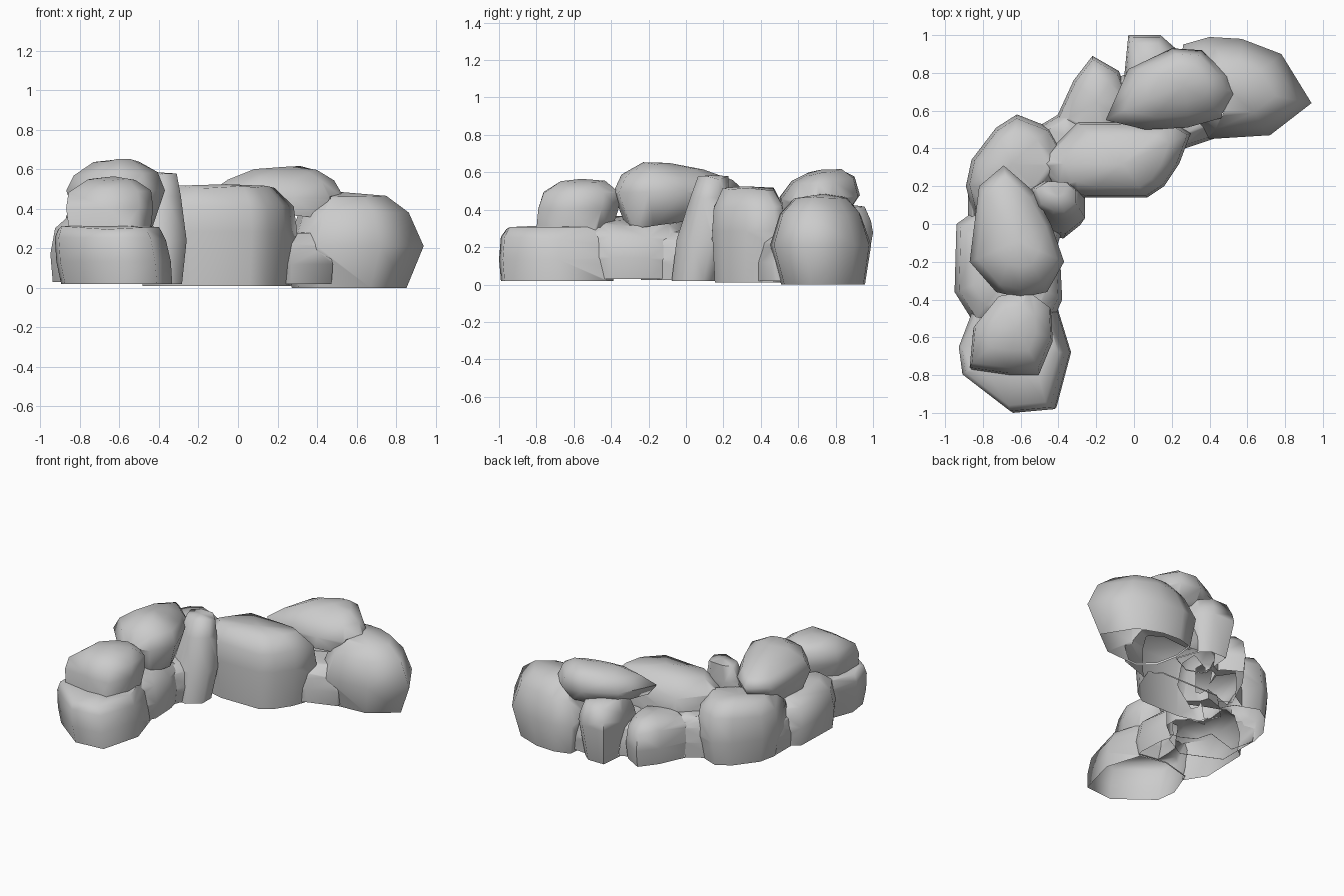
import bpy
import bmesh
import math
import random
from mathutils import Vector
from mathutils.bvhtree import BVHTree

random.seed(4)

default_cube = bpy.data.objects.get("Cube")
if default_cube:
    bpy.data.objects.remove(default_cube, do_unlink=True)

# Single stone colour
stone = bpy.data.materials.new("stone_grey")
stone.use_nodes = True
stone_colour = (0.6, 0.6, 0.6, 1)
stone.diffuse_color = stone_colour
stone.node_tree.nodes["Principled BSDF"].inputs["Base Color"].default_value = stone_colour

stones = []


def boulder(name, outline, bottom, top, foot=.92, belly=.4, shoulder=.92,
            crown=.6, lean=(0, 0), tilt=(0, 0), keel=(0, 0)):
    """Loft a faceted stone from its plan outline.

    foot, shoulder and crown scale the outline at each level; lean shifts
    the upper part sideways; tilt slopes the top and keel slopes the base.
    """
    plan = [Vector(point) for point in outline]
    centre = sum(plan, Vector((0, 0))) / len(plan)
    lean, tilt, keel = Vector(lean), Vector(tilt), Vector(keel)
    levels = [(0, foot), (belly, 1), (.8, shoulder), (1, crown)]

    mesh = bmesh.new()
    rings = []
    for height, scale in levels:
        rough = .01 if height > belly else 0
        ring = []
        for point in plan:
            offset = (point - centre) * scale
            place = centre + offset + lean * (height - belly)
            slope = tilt.dot(offset) * height + keel.dot(offset) * (1 - height)
            z = bottom + (top - bottom) * height + slope
            z += random.uniform(-rough, rough)
            ring.append(mesh.verts.new((place.x, place.y, z)))
        rings.append(ring)

    # Side facets between neighbouring rings
    count = len(plan)
    for lower, upper in zip(rings, rings[1:]):
        for i in range(count):
            j = (i + 1) % count
            mesh.faces.new((lower[i], lower[j], upper[j], upper[i]))

    # Base and a slightly raised crown
    mesh.faces.new(rings[0])
    peak = centre + lean * (1 - belly)
    peak_vert = mesh.verts.new((peak.x, peak.y, top + .015))
    for i in range(count):
        mesh.faces.new((rings[-1][i], rings[-1][(i + 1) % count], peak_vert))
    bmesh.ops.recalc_face_normals(mesh, faces=mesh.faces)
    bmesh.ops.triangulate(mesh, faces=mesh.faces)

    data = bpy.data.meshes.new(name)
    mesh.to_mesh(data)
    mesh.free()
    data.materials.append(stone)
    stone_object = bpy.data.objects.new(name, data)
    bpy.context.collection.objects.link(stone_object)
    stones.append(stone_object)


def surface_tree(stone_object):
    data = stone_object.data
    return BVHTree.FromPolygons([v.co for v in data.vertices],
                                [p.vertices for p in data.polygons])


def visible_shell(stone_object, trees):
    """Cut away what is buried in other stones and open the ground side."""
    others = [other for other in stones if other is not stone_object]
    for other in others:
        cut = stone_object.modifiers.new("trim", "BOOLEAN")
        cut.operation = "DIFFERENCE"
        cut.solver = "EXACT"
        cut.object = other
    graph = bpy.context.evaluated_depsgraph_get()
    data = bpy.data.meshes.new_from_object(stone_object.evaluated_get(graph))
    stone_object.modifiers.clear()

    mesh = bmesh.new()
    mesh.from_mesh(data)
    bmesh.ops.triangulate(mesh, faces=mesh.faces)
    unwanted = []
    for face in mesh.faces:
        middle = face.calc_center_median()
        on_ground = middle.z < .06 and face.normal.z < -.9
        on_cut = any(trees[other].find_nearest(middle, .001)[0] is not None
                     for other in others)
        if on_ground or on_cut:
            unwanted.append(face)
    bmesh.ops.delete(mesh, geom=unwanted, context="FACES")
    mesh.to_mesh(data)
    mesh.free()
    return data


# Front end of the curved wall: a broad base stone with a smaller cap
boulder("front_base_stone",
        [(-.9, -.8), (-.64, -1), (-.42, -.98), (-.34, -.68),
         (-.42, -.42), (-.62, -.38), (-.84, -.44), (-.92, -.65)],
        bottom=.02, top=.305, foot=.97, shoulder=.97, crown=.88, lean=(-.04, 0))
boulder("front_cap_stone",
        [(-.87, -.76), (-.66, -.79), (-.5, -.79), (-.43, -.62), (-.44, -.45),
         (-.56, -.36), (-.72, -.39), (-.85, -.55)],
        bottom=.26, top=.55, belly=.5, shoulder=.95, crown=.55, lean=(0, .06))

# Side run: base stone with a long slab bridging over it
boulder("side_base_stone",
        [(-.95, -.36), (-.85, -.52), (-.45, -.56), (-.38, -.4),
         (-.39, -.2), (-.44, -.02), (-.8, .1), (-.94, 0)],
        bottom=.03, top=.34, foot=.96, crown=.68, tilt=(-.13, -.06))
boulder("side_top_slab",
        [(-.87, -.2), (-.73, -.36), (-.6, -.39), (-.46, -.36), (-.37, -.2),
         (-.44, 0), (-.54, .18), (-.69, .31), (-.82, .2)],
        bottom=.325, top=.635, foot=.75, belly=.55, shoulder=.85, crown=.46,
        tilt=(0, -.08), keel=(0, .14))

# Corner: upright pillar inside, rounded stone outside
boulder("inner_pillar_stone",
        [(-.6, .16), (-.56, .02), (-.45, -.04), (-.36, -.05),
         (-.26, .03), (-.26, .14), (-.34, .21), (-.5, .22)],
        bottom=.02, top=.57, foot=.9, shoulder=.76, crown=.6, lean=(.02, .1))
boulder("outer_corner_stone",
        [(-.89, .2), (-.86, .34), (-.73, .51), (-.62, .58),
         (-.44, .51), (-.32, .3), (-.5, .1), (-.84, 0)],
        bottom=.02, top=.44, foot=.9, shoulder=.92, crown=.66)

# Middle of the wall: large inner block and two stones behind it
boulder("middle_block",
        [(-.52, .32), (-.3, .54), (.2, .54), (.3, .48), (.24, .32),
         (.16, .2), (.07, .14), (-.26, .14), (-.42, .18)],
        bottom=.01, top=.51, foot=.92, belly=.55, shoulder=.95, crown=.68)
boulder("rear_stone",
        [(-.44, .5), (-.32, .76), (-.22, .89), (-.08, .81),
         (-.02, .65), (0, .5), (-.3, .42)],
        bottom=.02, top=.315, foot=.93)
boulder("rear_wedge_stone",
        [(-.05, .8), (-.03, 1), (.14, 1), (.22, .93),
         (.3, .7), (.1, .6), (-.05, .65)],
        bottom=.01, top=.42, foot=.74, belly=.65, shoulder=.94, crown=.76)

# Far end: large end stone with a slab resting across
boulder("end_top_slab",
        [(-.15, .55), (-.03, .82), (.2, .93), (.36, .92), (.5, .78),
         (.54, .68), (.46, .56), (.28, .51), (.06, .5)],
        bottom=.37, top=.6, foot=.8, belly=.42, shoulder=.78, crown=.46,
        lean=(.03, .06), tilt=(0, .1), keel=(-.08, 0))
boulder("end_stone",
        [(.24, .75), (.26, .95), (.4, .99), (.57, .98), (.78, .9),
         (.94, .64), (.72, .47), (.4, .45), (.28, .56)],
        bottom=0, top=.47, foot=.83, belly=.45, shoulder=.8, crown=.52,
        lean=(.03, -.02))

# Low packing stones that close the gaps along the ground
boulder("inner_corner_packing",
        [(-.88, -.12), (-.6, -.25), (-.42, -.15), (-.33, .1),
         (-.55, .3), (-.88, .2)],
        bottom=.025, top=.28, foot=.96, crown=.7)
boulder("rear_packing",
        [(-.62, .45), (-.4, .2), (0, .45), (-.12, .7), (-.4, .58)],
        bottom=.025, top=.3, foot=.96, crown=.7)
boulder("far_packing",
        [(.14, .32), (.27, .4), (.48, .47), (.44, .88), (.2, .9),
         (-.12, .76), (-.1, .5)],
        bottom=.02, top=.27, foot=.98, crown=.65)

# Keep only the outer shell of each stone, then shade it
stone_trees = {stone_object: surface_tree(stone_object) for stone_object in stones}
shells = [visible_shell(stone_object, stone_trees) for stone_object in stones]
for stone_object, shell in zip(stones, shells):
    stone_object.data = shell
    bpy.ops.object.select_all(action="DESELECT")
    stone_object.select_set(True)
    bpy.context.view_layer.objects.active = stone_object
    bpy.ops.object.shade_smooth_by_angle(angle=math.radians(80))
